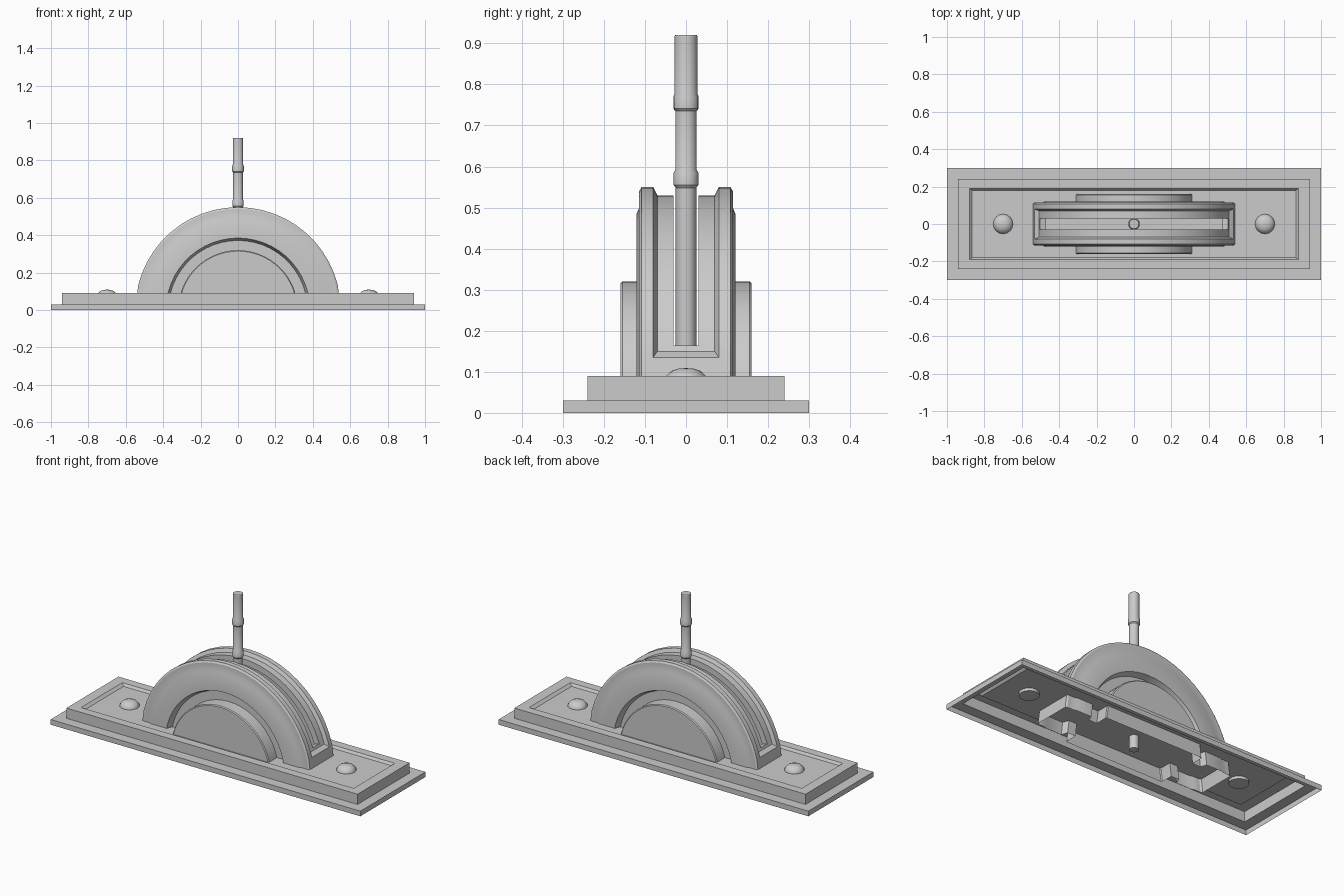
import bpy, bmesh
from math import sin, cos, pi, radians

if "Cube" in bpy.data.objects:
    bpy.data.objects.remove(bpy.data.objects["Cube"])


def finish(bm, name, angle=30):
    bmesh.ops.remove_doubles(bm, verts=bm.verts, dist=1e-5)
    bmesh.ops.recalc_face_normals(bm, faces=bm.faces)
    me = bpy.data.meshes.new(name)
    bm.to_mesh(me)
    bm.free()
    ob = bpy.data.objects.new(name, me)
    bpy.context.collection.objects.link(ob)
    bpy.ops.object.select_all(action='DESELECT')
    ob.select_set(True)
    bpy.context.view_layer.objects.active = ob
    bpy.ops.object.shade_smooth_by_angle(angle=radians(angle))
    return ob


def face(bm, pts):
    # skip repeated corners so quads on an axis become triangles
    clean = []
    for p in pts:
        if not any(sum((a - b) ** 2 for a, b in zip(p, q)) < 1e-12 for q in clean):
            clean.append(p)
    if len(clean) > 2:
        bm.faces.new([bm.verts.new(p) for p in clean])


def bridge(bm, a, b, closed=False):
    n = len(a)
    for i in range(n if closed else n - 1):
        j = (i + 1) % n
        face(bm, [a[i], a[j], b[j], b[i]])


def lathe(name, profile, x=0, seg=16):
    bm = bmesh.new()
    rings = [[(x + r * cos(2 * pi * k / seg), r * sin(2 * pi * k / seg), z)
              for k in range(seg)] for r, z in profile]
    for a, b in zip(rings, rings[1:]):
        bridge(bm, a, b, True)
    return finish(bm, name)


# base: thin stepped shell, open underneath, with a shallow recess on top
bm = bmesh.new()
steps = [(1, .3, 0), (1, .3, .03), (.94, .24, .03), (.94, .24, .09),
         (.88, .19, .09), (.865, .18, .076)]
loops = [[(-x, -y, z), (x, -y, z), (x, y, z), (-x, y, z)] for x, y, z in steps]
for a, b in zip(loops, loops[1:]):
    bridge(bm, a, b, True)
face(bm, loops[-1])
finish(bm, "base_plate", 20)

# housing: hollow half drum with stepped sides, about the axis at z = 0
SIDE = [(.55, .08), (.55, .108), (.54, .114), (.50, .114), (.485, .12),
        (.385, .12), (.372, .085), (.32, .085), (.32, .155), (.315, .16), (0, .16)]
N = 22
START = 14.2


def polar(r, deg, y):
    return (r * cos(radians(deg)), y, r * sin(radians(deg)))


def spread(start):
    return [start + (180 - 2 * start) * i / N for i in range(N + 1)]


bm = bmesh.new()
angles = [0] + spread(START) + [180]
for s in (1, -1):
    sections = [[polar(r, a, s * y) for r, y in SIDE] for a in angles]
    for a, b in zip(sections, sections[1:]):
        bridge(bm, a, b)

# bevelled arc opening, recessed track and lever slit
TRACK = [(.55, .08, START), (.53, .07, 16.4), (.53, .03, 18.1), (.495, .03, 18.1)]
rings = []
for r, y, start in TRACK:
    arc = spread(start)
    rings.append([polar(r, a, y) for a in arc] + [polar(r, a, -y) for a in reversed(arc)])
for a, b in zip(rings, rings[1:]):
    bridge(bm, a, b, True)
for lo, hi in ((0, START), (180 - START, 180)):
    face(bm, [polar(.55, lo, -.08), polar(.55, lo, .08),
              polar(.55, hi, .08), polar(.55, hi, -.08)])
finish(bm, "housing", 25)

# lever rod with two collars
lathe("lever", [(0, 0), (.025, 0), (.025, .548), (.03, .555), (.03, .585), (.026, .592),
                (.026, .735), (.031, .741), (.031, .77), (.028, .777),
                (.028, .917), (.026, .92), (0, .92)])

# domed bolts
for x, side in ((-.7, "left"), (.7, "right")):
    lathe(side + "_bolt", [(0, .06), (.053, .06), (.053, .078), (.048, .09),
                           (.036, .102), (.018, .108), (0, .109)], x)
